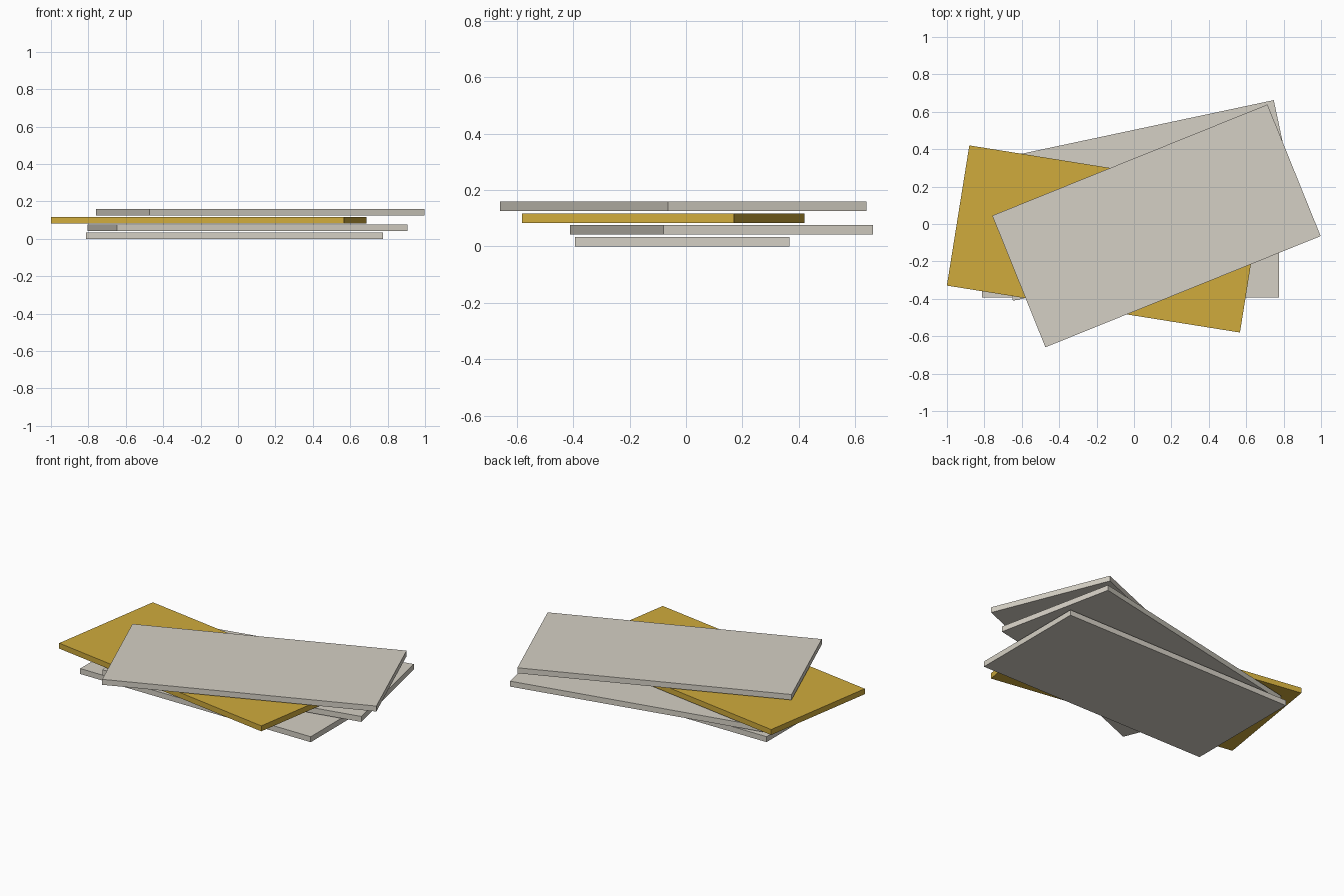
import bpy
import math

if "Cube" in bpy.data.objects:
    bpy.data.objects.remove(bpy.data.objects["Cube"])


def material(name, rgb):
    m = bpy.data.materials.new(name)
    m.diffuse_color = (*rgb, 1.0)
    m.use_nodes = True
    m.node_tree.nodes["Principled BSDF"].inputs["Base Color"].default_value = m.diffuse_color
    return m


grey = material("warm_grey", (0.665, 0.63, 0.555))
gold = material("gold", (0.63, 0.41, 0.045))

LENGTH, WIDTH, THICK, PITCH = 1.587, 0.759, 0.034, 0.0417

# Four loosely stacked rectangular plates: name, centre x, centre y, turn, colour
plates = [
    ("bottom_plate", -0.018, -0.013, 0.0, grey),
    ("lower_middle_plate", 0.050, 0.126, 12.0, grey),
    ("gold_plate", -0.157, -0.080, -9.1, gold),
    ("top_plate", 0.120, -0.010, 22.0, grey),
]

for i, (name, x, y, turn, mat) in enumerate(plates):
    bpy.ops.mesh.primitive_cube_add(
        size=1,
        location=(x, y, i * PITCH + THICK / 2),
        rotation=(0, 0, math.radians(turn)),
    )
    plate = bpy.context.object
    plate.name = name
    plate.scale = (LENGTH, WIDTH, THICK)
    bpy.ops.object.transform_apply(location=False, rotation=False, scale=True)
    plate.data.materials.append(mat)
